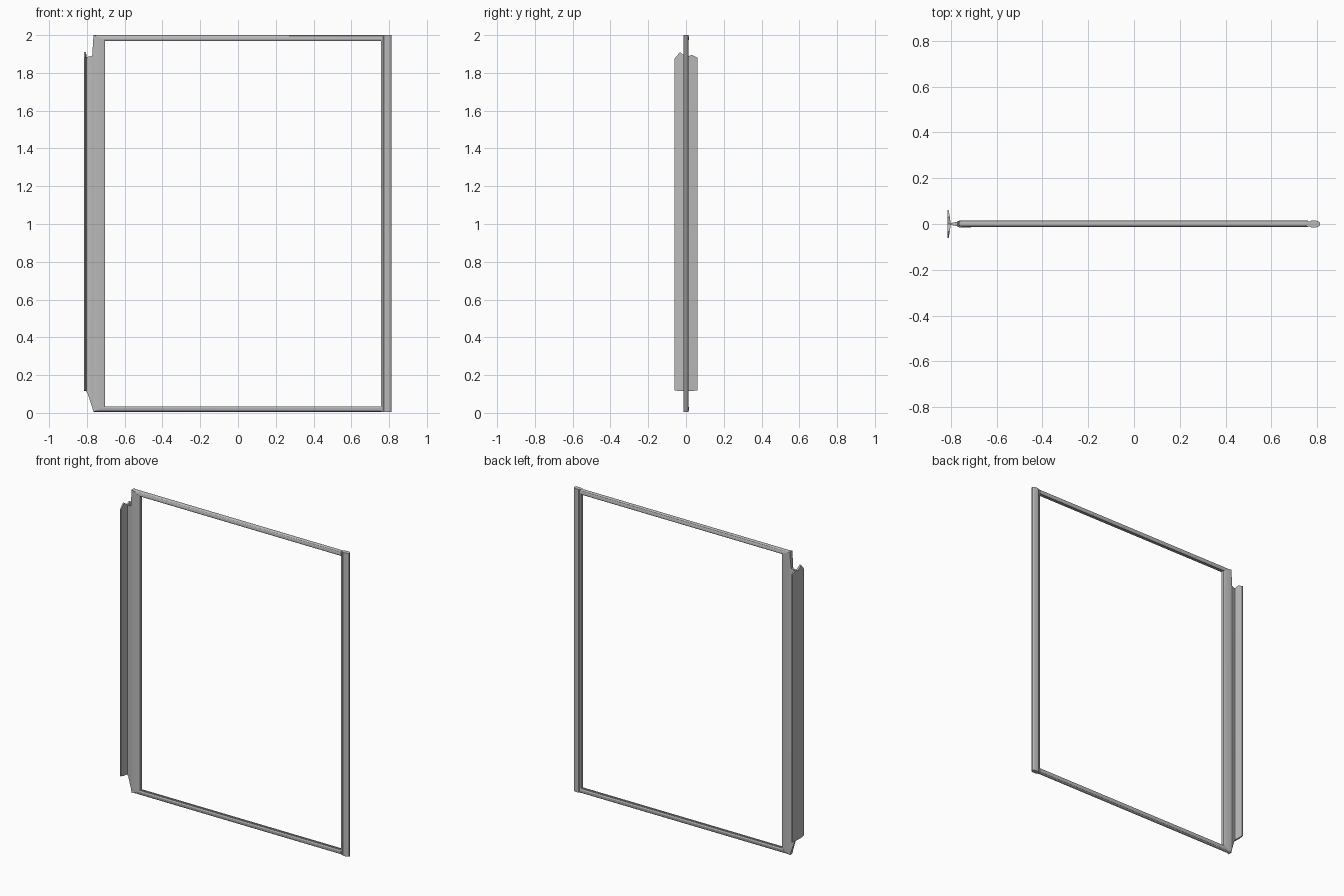
import bpy, bmesh

if "Cube" in bpy.data.objects:
    bpy.data.objects.remove(bpy.data.objects["Cube"])

grey = bpy.data.materials.new("grey metal")
grey.diffuse_color = (0.5, 0.5, 0.5, 1)
grey.use_nodes = True
grey.node_tree.nodes["Principled BSDF"].inputs["Base Color"].default_value = grey.diffuse_color


def loft(name, rings, smooth=True):
    """Join matching closed rings of points into a capped solid."""
    bm = bmesh.new()
    rows = [[bm.verts.new(p) for p in ring] for ring in rings]
    n = len(rows[0])
    for a, b in zip(rows, rows[1:]):
        for i in range(n):
            j = (i + 1) % n
            bm.faces.new((a[i], a[j], b[j], b[i]))
    bm.faces.new(rows[0])
    bm.faces.new(rows[-1])
    bmesh.ops.recalc_face_normals(bm, faces=bm.faces)
    mesh = bpy.data.meshes.new(name)
    bm.to_mesh(mesh)
    bm.free()
    mesh.materials.append(grey)
    ob = bpy.data.objects.new(name, mesh)
    bpy.context.collection.objects.link(ob)
    if smooth:
        bpy.context.view_layer.objects.active = ob
        ob.select_set(True)
        bpy.ops.object.shade_smooth_by_angle()
        ob.select_set(False)
    return ob


def mirrored(half):
    return half + [(a, -b) for a, b in reversed(half)]


# Rails: rounded outer edge, shallow groove along the inner edge
rail = mirrored([(0.0, 0.006), (0.004, 0.012), (0.010, 0.0145),
                 (0.024, 0.0145), (0.030, 0.011), (0.030, 0.004), (0.026, 0.004)])
for name, base, sign in (("top_rail", 2.0, -1), ("bottom_rail", 0.005, 1)):
    left = [(-0.765 + d * 2, y + 0.001, base + sign * d) for d, y in rail]
    right = [(0.760, y + 0.001, base + sign * d) for d, y in rail]
    loft(name, [left, right])

# Right post: rounded outside, narrower lip where the rails butt against it
post = mirrored([(0.757, 0.010), (0.767, 0.010), (0.773, 0.0145),
                 (0.797, 0.0145), (0.808, 0.011), (0.813, 0.005)])
loft("right_post", [[(x, y, z) for x, y in post] for z in (0.005, 2.0)])

# Left stile: mitred ends, thinning to a web that meets the flange
columns = [(-0.705, 0.011, 0.035, 1.973), (-0.712, 0.0145, 0.031, 1.976),
           (-0.765, 0.0145, 0.005, 2.0), (-0.772, 0.010, 0.030, 1.89),
           (-0.795, 0.005, 0.100, 1.885), (-0.808, 0.004, 0.120, 1.885)]
loft("left_stile", [[(x, -h, lo), (x, h, lo), (x, h, hi), (x, -h, hi)]
                    for x, h, lo, hi in columns])

# Mounting flange: two swept-back wings with sloping ends
for name, s, tip_top, mid_top, mid_y in (("front_wing", -1, 1.875, 1.91, 0.032),
                                         ("back_wing", 1, 1.88, 1.895, 0.030)):
    stations = [(0.0, -0.808, 0.007, 0.115, 1.885),
                (mid_y, -0.810, 0.005, 0.115, mid_top),
                (0.061, -0.813, 0.003, 0.120, tip_top)]
    loft(name, [[(x - t, s * y, lo), (x + t, s * y, lo),
                 (x + t, s * y, hi), (x - t, s * y, hi)]
                for y, x, t, lo, hi in stations])
